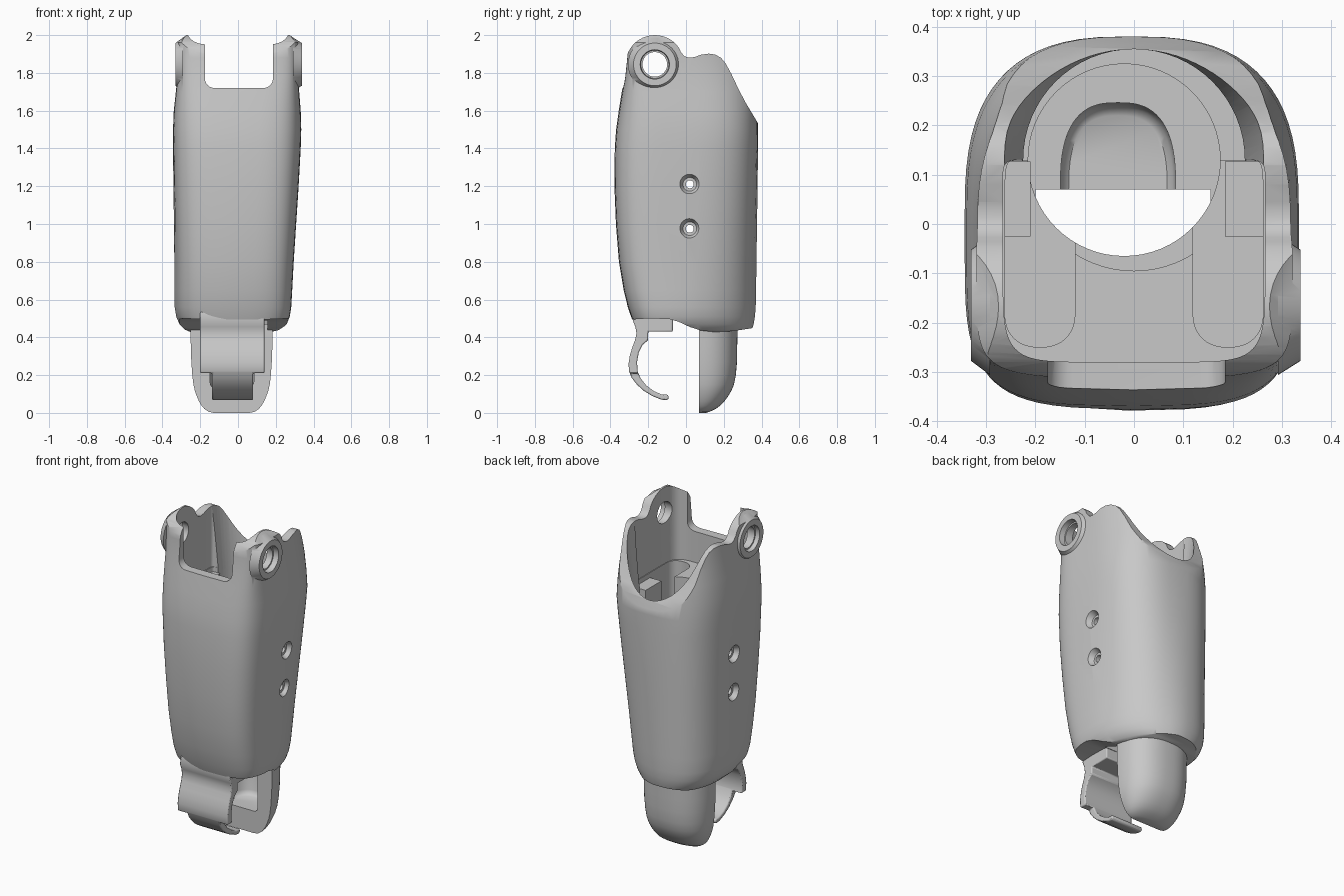
import bpy, bmesh, math

if "Cube" in bpy.data.objects:
    bpy.data.objects.remove(bpy.data.objects["Cube"], do_unlink=True)

grey = bpy.data.materials.new("light grey")
grey.use_nodes = True
grey.diffuse_color = (0.58, 0.58, 0.58, 1)
grey.node_tree.nodes["Principled BSDF"].inputs["Base Color"].default_value = (0.58, 0.58, 0.58, 1)


def skin(name, rings):
    """Bridge closed rings of points and cap both ends."""
    bm = bmesh.new()
    vs = [[bm.verts.new(p) for p in r] for r in rings]
    n = len(vs[0])
    for a, b in zip(vs, vs[1:]):
        for i in range(n):
            j = (i + 1) % n
            bm.faces.new((a[i], a[j], b[j], b[i]))
    bm.faces.new(vs[0])
    bm.faces.new(vs[-1])
    bmesh.ops.recalc_face_normals(bm, faces=bm.faces)
    me = bpy.data.meshes.new(name)
    bm.to_mesh(me)
    bm.free()
    ob = bpy.data.objects.new(name, me)
    bpy.context.collection.objects.link(ob)
    return ob


def section(z, xl, xr, yf, yb, nf, nb, yc=0.0, bow=0.0, skew=0.0, steps=72):
    """Rounded outline; skew trims the back-left and front-right corners."""
    cx, hx, pts = (xl + xr) / 2, (xr - xl) / 2, []
    for i in range(steps):
        a = 2 * math.pi * i / steps
        c, s = math.cos(a), math.sin(a)
        n, d = (nb, yb - yc) if s >= 0 else (nf, yc - yf)
        u = math.copysign(abs(c) ** (2 / n), c)
        v = math.copysign(abs(s) ** (2 / n), s)
        k = 1 - max(0, u * v) * skew * (1 if s >= 0 else 0.5)
        pts.append((cx + hx * u * k, yc + d * v * k * (1 - bow * u * u), z))
    return pts


def prism(name, axis, pts, lo, hi):
    place = {"X": lambda p, t: (t, p[0], p[1]), "Y": lambda p, t: (p[0], t, p[1])}[axis]
    return skin(name, [[place(p, t) for p in pts] for t in (lo, hi)])


def box(name, x0, x1, y0, y1, z0, z1):
    return prism(name, "X", [(y0, z0), (y1, z0), (y1, z1), (y0, z1)], x0, x1)


def cyl(name, r0, r1, a, b, c0, c1, axis="X", seg=48):
    """Cylinder or cone from a to b along an axis."""
    ang = [2 * math.pi * i / seg for i in range(seg)]
    rings = []
    for t, r in ((a, r0), (b, r1)):
        ring = [(c0 + r * math.cos(q), c1 + r * math.sin(q)) for q in ang]
        rings.append([(t, u, v) if axis == "X" else (u, v, t) for u, v in ring])
    return skin(name, rings)


def cut(ob, tool, op="DIFFERENCE", keep=False):
    m = ob.modifiers.new("cut", "BOOLEAN")
    m.operation, m.object, m.solver = op, tool, "EXACT"
    bpy.context.view_layer.objects.active = ob
    bpy.ops.object.modifier_apply(modifier=m.name)
    if not keep:
        bpy.data.objects.remove(tool, do_unlink=True)


# Outer shell: z, left x, right x, front y, back y, front and back roundness
hull = [(0.42, -0.24, 0.19, -0.25, 0.335, 4.4, 3), (0.44, -0.28, 0.23, -0.262, 0.349, 4.4, 3),
        (0.47, -0.31, 0.258, -0.276, 0.358, 4.4, 3), (0.51, -0.327, 0.274, -0.291, 0.365, 4.4, 3),
        (0.56, -0.335, 0.282, -0.308, 0.369, 4.4, 3), (0.65, -0.336, 0.287, -0.33, 0.371, 4.5, 3),
        (0.8, -0.337, 0.295, -0.355, 0.373, 4.6, 3), (1.0, -0.339, 0.308, -0.371, 0.376, 4.6, 3),
        (1.2, -0.342, 0.321, -0.379, 0.379, 4.6, 3), (1.4, -0.344, 0.332, -0.377, 0.381, 4.6, 3),
        (1.5, -0.344, 0.335, -0.37, 0.381, 4.6, 3), (1.6, -0.34, 0.332, -0.356, 0.38, 5, 2.9),
        (1.7, -0.329, 0.324, -0.34, 0.376, 6, 2.8), (1.78, -0.321, 0.32, -0.327, 0.372, 7, 2.6),
        (1.88, -0.318, 0.318, -0.316, 0.366, 8, 2.4), (1.96, -0.32, 0.322, -0.312, 0.36, 8, 2.3),
        (2.003, -0.272, 0.272, -0.305, 0.35, 8, 2.2)]
shell = skin("shin_shell", [section(*h, bow=0.05, skew=0.22 * min(1, max(0, 1.5 - h[0])))
                            for h in hull])

# Raised pivot bosses on the ears
EY, EZ = -0.165, 1.845
for s, out in ((-1, 0.331), (1, 0.338)):
    cut(shell, cyl("boss", 0.142, 0.113, s * 0.292, s * out, EY, EZ), "UNION")

# Side silhouette: scalloped top rim and stepped lower edge
rim = [(-0.45, 0.5), (-0.28, 0.495), (-0.2, 0.5), (-0.09, 0.497), (-0.04, 0.483), (0.02, 0.455),
       (0.08, 0.436), (0.15, 0.428), (0.25, 0.433), (0.34, 0.447), (0.45, 0.465),
       (0.45, 1.42), (0.365, 1.56), (0.32, 1.635), (0.28, 1.71), (0.24, 1.795), (0.21, 1.85),
       (0.185, 1.88), (0.155, 1.897), (0.12, 1.902), (0.08, 1.896), (0.045, 1.884),
       (0.015, 1.88), (-0.008, 1.888), (-0.027, 1.91)]
rim += [(EY + 0.155 * math.cos(math.radians(a)), EZ + 0.155 * math.sin(math.radians(a)))
        for a in range(34, 171, 8)] + [(-0.33, 1.75), (-0.45, 1.6)]
cut(shell, prism("silhouette", "X", rim, -0.6, 0.6), "INTERSECT")

# Boxy front cavity, flared rear bore, side pockets and lower opening
SHELF = 1.53
cut(shell, skin("cavity", [section(z, -0.266, 0.266, -0.28, 0.132, 7, 16)
                           for z in (SHELF, 2.2)]))
cut(shell, cyl("upper_bore", 0.225, 0.225, 1.0, 1.6, 0, 0.13, "Z", 64))
cut(shell, skin("flare", [section(1.5, -0.224, 0.224, 0.0, 0.354, 2, 2, 0.13),
                          section(1.95, -0.268, 0.268, 0.0, 0.357, 2, 2.6, 0.13)]))
cut(shell, cyl("lower_bore", 0.195, 0.195, 0.47, 1.1, -0.02, 0.13, "Z", 64))
for s in (-1, 1):
    cut(shell, skin("pocket", [section(z, s * 0.191 - 0.071, s * 0.191 + 0.071, -0.25, 0.128,
                                       2.3, 16, -0.18) for z in (0.85, 1.6)]))
cut(shell, box("opening", -0.2, 0.155, -0.065, 0.07, 0.3, 0.7))

# Front window with rounded lower corners
win = [(0.185, 2.2), (-0.175, 2.2)]
for cx, start in ((-0.125, 180), (0.135, 270)):
    win += [(cx + 0.05 * math.cos(math.radians(start + a)),
             1.77 + 0.05 * math.sin(math.radians(start + a))) for a in range(0, 91, 15)]
cut(shell, prism("window", "Y", win, -0.6, -0.2))

# Pivot holes with a counterbore
cut(shell, cyl("pivot", 0.065, 0.065, -0.6, 0.6, EY, EZ))
for s in (-1, 1):
    cut(shell, cyl("counterbore", 0.074, 0.08, s * 0.305, s * 0.36, EY, EZ))

# Inner screw brackets
brackets = [box("left_bracket", 0.185, 0.27, -0.025, 0.127, 0.84, 1.5),
            box("right_bracket", -0.27, -0.21, -0.025, 0.127, 0.84, 1.5)]

# Countersunk screw holes on both sides
for z, xl, xr in ((1.21, 0.342, 0.321), (0.975, 0.339, 0.306)):
    for s, x in ((-1, xl), (1, xr)):
        cut(shell, cyl("sink", 0.036, 0.054, s * (x - 0.03), s * (x + 0.004), 0.02, z))
    hole = cyl("screw_hole", 0.021, 0.021, -0.6, 0.6, 0.02, z)
    for ob in brackets:
        cut(ob, hole, keep=True)
    cut(shell, hole)

# Rear cup below the shell: z, half width, depth
cup_rings = [(0.0, 0.095, 0.035), (0.006, 0.122, 0.055), (0.02, 0.143, 0.085),
             (0.037, 0.158, 0.11), (0.06, 0.172, 0.132), (0.085, 0.183, 0.151),
             (0.115, 0.194, 0.169), (0.15, 0.202, 0.184), (0.2, 0.208, 0.194),
             (0.27, 0.213, 0.2), (0.35, 0.216, 0.201), (0.46, 0.217, 0.204)]
cup = skin("rear_cup", [section(z, -0.034 - w, -0.034 + w, 0.07 - d, 0.07 + d, 2.4, 2.4, 0.07)
                        for z, w, d in cup_rings])
cut(cup, box("flat_front", -0.5, 0.5, -0.3, 0.07, -0.1, 0.8))
hollow = [(0.135, 0.1, 0.15), (0.145, 0.111, 0.165), (0.165, 0.1165, 0.174), (0.7, 0.1175, 0.178)]
inner = skin("hollow", [section(z, -0.0325 - w, -0.0325 + w, 0.07 - d, 0.07 + d, 2.7, 2.7, 0.07)
                        for z, w, d in hollow])
cut(cup, inner, keep=True)
cut(shell, inner)

# Front hook: side profile, with the curl narrower than the plate
prof = [(-0.27, 0.54), (-0.282, 0.49), (-0.268, 0.455), (-0.262, 0.42), (-0.27, 0.385),
        (-0.285, 0.345), (-0.297, 0.305), (-0.304, 0.26), (-0.302, 0.22), (-0.287, 0.185),
        (-0.26, 0.15), (-0.225, 0.118), (-0.18, 0.09), (-0.13, 0.07), (-0.1, 0.067),
        (-0.09, 0.08), (-0.096, 0.096), (-0.13, 0.098), (-0.17, 0.115), (-0.21, 0.145),
        (-0.24, 0.182), (-0.256, 0.22), (-0.259, 0.27), (-0.25, 0.32), (-0.23, 0.36),
        (-0.2, 0.385), (-0.2, 0.43), (-0.07, 0.43), (-0.07, 0.54)]
hook = prism("front_hook", "X", prof, -0.2, 0.14)
cut(hook, box("trim", -0.5, -0.137, -0.5, 0.1, 0, 0.21))
cut(hook, box("trim", 0.08, 0.5, -0.5, 0.1, 0, 0.21))
bev = hook.modifiers.new("soft_edges", "BEVEL")
bev.width, bev.segments, bev.limit_method, bev.angle_limit = 0.008, 2, "ANGLE", math.radians(50)

# Material and shading
for ob in [shell, cup, hook] + brackets:
    ob.data.materials.clear()
    ob.data.materials.append(grey)
    bpy.ops.object.select_all(action="DESELECT")
    ob.select_set(True)
    bpy.context.view_layer.objects.active = ob
    bpy.ops.object.shade_smooth_by_angle(angle=math.radians(38))
